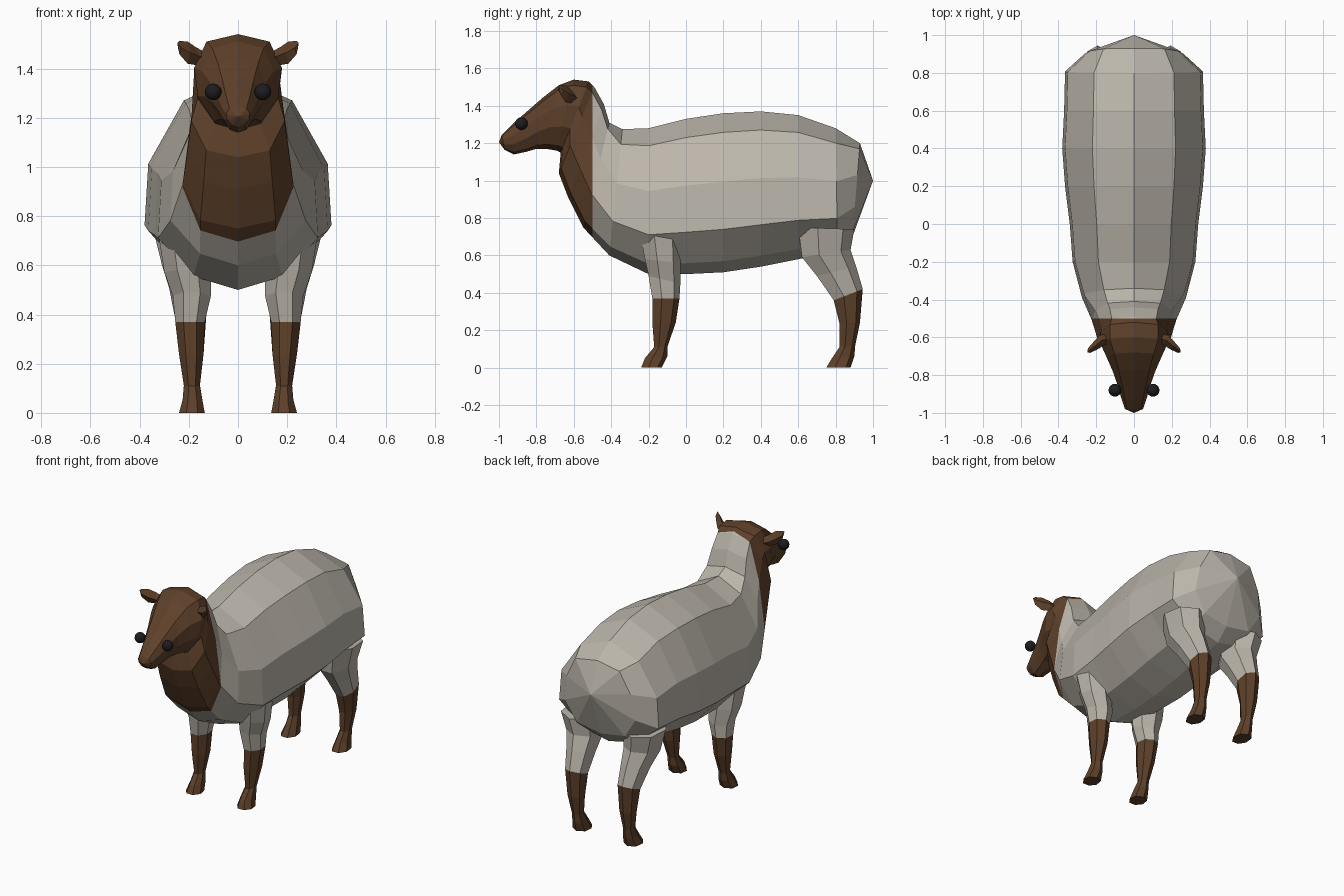
import bpy, bmesh, math
from mathutils import Vector

if "Cube" in bpy.data.objects:
    bpy.data.objects.remove(bpy.data.objects["Cube"])


def material(name, rgb):
    m = bpy.data.materials.new(name)
    m.diffuse_color = (*rgb, 1)
    m.use_nodes = True
    m.node_tree.nodes["Principled BSDF"].inputs["Base Color"].default_value = m.diffuse_color
    return m


wool = material("wool grey", (0.50, 0.465, 0.405))
brown = material("dark brown", (0.112, 0.052, 0.023))
black = material("eye black", (0.012, 0.012, 0.014))


def loft(name, rings, start_tip=None, end_tip=None):
    """Skin closed rings of points; close ends with a tip or a flat cap."""
    bm = bmesh.new()
    vr = [[bm.verts.new(p) for p in r] for r in rings]
    n = len(vr[0])
    for a, b in zip(vr, vr[1:]):
        for i in range(n):
            j = (i + 1) % n
            bm.faces.new((a[i], a[j], b[j], b[i]))
    for ring, tip in ((vr[0], start_tip), (vr[-1], end_tip)):
        if tip:
            t = bm.verts.new(tip)
            for i in range(n):
                bm.faces.new((ring[i], ring[(i + 1) % n], t))
        else:
            bm.faces.new(ring)
    bmesh.ops.recalc_face_normals(bm, faces=bm.faces)
    return bm


def finish(name, bm, mats, rule=lambda c: 0):
    for f in bm.faces:
        f.material_index = rule(f.calc_center_median())
    me = bpy.data.meshes.new(name)
    bm.to_mesh(me)
    bm.free()
    for m in mats:
        me.materials.append(m)
    ob = bpy.data.objects.new(name, me)
    bpy.context.collection.objects.link(ob)
    return ob


# Half cross-sections: (share of half width, share of way from top to bottom)
TRUNK = [(0, 0), (.58, .12), (.96, .43), (1, .73), (.56, .93), (0, 1)]
NECK = [(0, 0), (.62, .06), (.90, .34), (1, .68), (.68, .94), (0, 1)]
HEAD = [(0, 0), (.72, .08), (1, .36), (.92, .66), (.52, .93), (0, 1)]


def section(ty, tz, by, bz, w, shape):
    half = [(u * w, ty + (by - ty) * t, tz + (bz - tz) * t) for u, t in shape]
    return half + [(-x, y, z) for x, y, z in half[-2:0:-1]]


# Trunk, neck and head: top y, top z, bottom y, bottom z, half width, shape
SPINE = [
    (.93, 1.20, .89, .70, .26, NECK),
    (.80, 1.28, .81, .62, .365, TRUNK),
    (.60, 1.35, .60, .58, .37, TRUNK),
    (.40, 1.37, .40, .54, .38, TRUNK),
    (.20, 1.36, .20, .51, .365, TRUNK),
    (.00, 1.33, .00, .50, .34, TRUNK),
    (-.20, 1.28, -.20, .50, .325, TRUNK),
    (-.34, 1.275, -.41, .60, .275, TRUNK),
    (-.41, 1.31, -.55, .75, .225, NECK),
    (-.44, 1.41, -.63, .91, .205, NECK),
    (-.49, 1.50, -.68, 1.04, .19, NECK),
    (-.52, 1.53, -.67, 1.15, .178, HEAD),
    (-.60, 1.54, -.69, 1.16, .178, HEAD),
    (-.68, 1.51, -.75, 1.17, .145, HEAD),
    (-.77, 1.44, -.80, 1.17, .112, HEAD),
    (-.85, 1.37, -.85, 1.155, .088, HEAD),
    (-.93, 1.30, -.92, 1.14, .066, HEAD),
    (-.985, 1.245, -.97, 1.165, .048, HEAD),
]
bm = loft("body", [section(*s) for s in SPINE], (0, 1.0, 1.0), (0, -1.0, 1.205))
# Straight shear line where the wool stops
bmesh.ops.bisect_plane(bm, geom=bm.verts[:] + bm.edges[:] + bm.faces[:],
                       plane_co=(0, -.50, 1), plane_no=(0, 1, 0))
finish("body_and_head", bm, [wool, brown], lambda c: 1 if c.y < -.50 else 0)


# Legs: front y, front z, back y, back z, inner x, outer x
FRONT_LEG = [
    (-.24, 0, -.13, 0, .135, .24), (-.22, .05, -.10, .06, .145, .225),
    (-.17, .11, -.10, .11, .155, .22), (-.18, .24, -.055, .24, .14, .24),
    (-.18, .37, -.035, .37, .135, .255), (-.20, .49, -.03, .45, .11, .265),
    (-.22, .58, -.03, .56, .11, .30), (-.25, .74, -.03, .73, .12, .325),
]
HIND_LEG = [
    (.75, 0, .88, 0, .135, .24), (.78, .05, .90, .06, .145, .225),
    (.82, .11, .905, .12, .155, .22), (.82, .24, .93, .24, .14, .24),
    (.79, .36, .945, .42, .13, .255), (.70, .49, .91, .54, .12, .28),
    (.62, .59, .88, .63, .11, .31), (.60, .75, .90, .74, .11, .345),
]


def leg_ring(fy, fz, ky, kz, xi, xo):
    """Six-sided ring, pointed at the front and back."""
    def at(x, t):
        return (x, fy + (ky - fy) * t, fz + (kz - fz) * t)
    m, q = (xi + xo) / 2, (xo - xi) * .22
    return [at(m - q, 0), at(m + q, 0), at(xo, .35), at(xo - q * .3, .8),
            at(m, 1), at(xi + q * .3, .8), at(xi, .35)]


def mirrored(rings, side):
    return [[(x * side, y, z) for x, y, z in r] for r in rings]


# Ear cross-sections: centre x, y, z and half height, half thickness
EAR = [(.12, -.60, 1.435, .025, .022), (.17, -.615, 1.45, .036, .026),
       (.205, -.645, 1.465, .045, .02), (.238, -.67, 1.485, .027, .012)]
ears = [[(x, y, z + h), (x + t * .5, y + t, z), (x, y, z - h),
         (x - t * .5, y - t, z)] for x, y, z, h, t in EAR]

for side, tag in ((1, "left"), (-1, "right")):
    for name, data in (("front_leg", FRONT_LEG), ("hind_leg", HIND_LEG)):
        # Bare lower leg and woolly upper leg
        rings = mirrored([leg_ring(*d) for d in data], side)
        finish(f"{name}_lower_{tag}", loft(name, rings[:5]), [brown])
        finish(f"{name}_upper_{tag}", loft(name, rings[4:]), [wool])
    # Ear
    bm = loft("ear", mirrored(ears, side), None, (.247 * side, -.68, 1.505))
    finish(f"ear_{tag}", bm, [brown])
    # Eye
    bpy.ops.mesh.primitive_uv_sphere_add(segments=16, ring_count=10, radius=.034,
                                         location=(.101 * side, -.88, 1.305))
    eye = bpy.context.object
    eye.name = f"eye_{tag}"
    eye.data.materials.append(black)
    bpy.ops.object.shade_smooth_by_angle()
